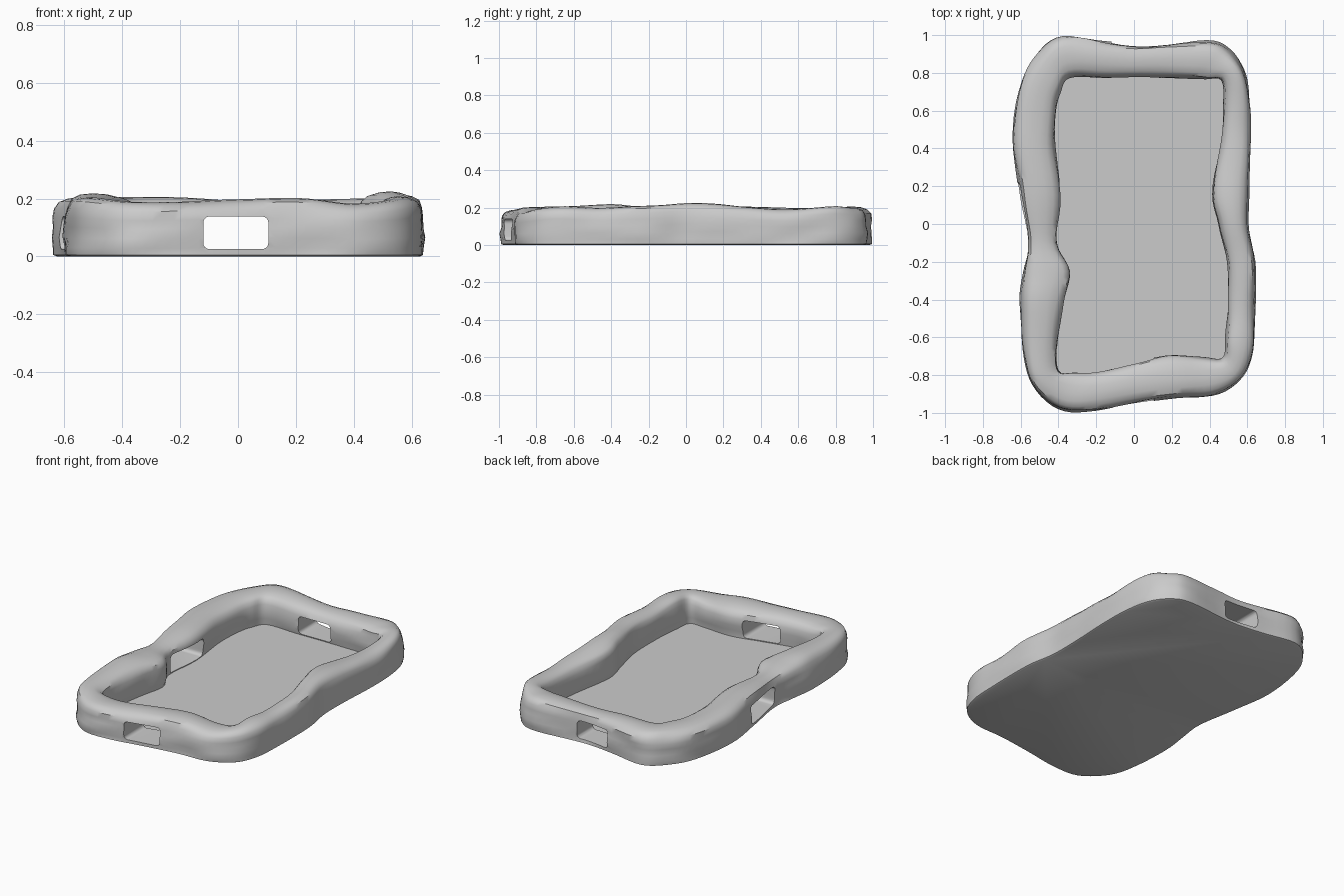
import bpy, bmesh, math
from mathutils import Vector, noise

if "Cube" in bpy.data.objects:
    bpy.data.objects.remove(bpy.data.objects["Cube"])

# Plan stations round the wall: outer x, y, inner x, y, rim height
STATIONS = [
    (-.22, -.99, -.20, -.785, .19), (0, -.955, 0, -.74, .198), (.22, -.925, .18, -.70, .20),
    (.42, -.91, .36, -.71, .185), (.56, -.83, .47, -.71, .195), (.625, -.70, .485, -.60, .21),
    (.64, -.50, .50, -.45, .20), (.64, -.20, .495, -.20, .21), (.61, 0, .45, 0, .225),
    (.61, .20, .415, .16, .22), (.62, .45, .46, .43, .195), (.615, .65, .48, .62, .195),
    (.58, .82, .465, .76, .205), (.50, .93, .38, .77, .20), (.38, .97, .28, .775, .20),
    (.06, .945, .06, .78, .19), (-.15, .965, -.15, .775, .20), (-.38, 1.0, -.34, .775, .205),
    (-.51, .91, -.39, .70, .205), (-.60, .75, -.415, .60, .20), (-.645, .45, -.42, .42, .20),
    (-.61, .18, -.39, .15, .205), (-.565, -.08, -.41, -.10, .19), (-.585, -.25, -.34, -.25, .205),
    (-.605, -.42, -.37, -.42, .215), (-.59, -.67, -.41, -.66, .205), (-.54, -.85, -.40, -.78, .20),
    (-.40, -.98, -.32, -.79, .19)]

# Wall section: fraction from outer to inner edge, fraction of height
SECTION = [(.09, 0), (.03, .025), (.01, .15), (0, .32), (.02, .5), (.015, .66), (.04, .82),
           (.12, .93), (.26, .985), (.45, 1), (.64, .985), (.82, .94), (.93, .86),
           (.98, .72), (1, .5), (.98, .3), (.96, .1)]
STEPS = 5


def catmull(a, b, c, d, t):
    return [.5 * (2*q + (r-p)*t + (2*p-5*q+4*r-s)*t*t + (3*q-p-3*r+s)*t**3)
            for p, q, r, s in zip(a, b, c, d)]


# Wavy soft tray: lofted wall with floor and base
bm = bmesh.new()
rings = []
n = len(STATIONS)
for i in range(n):
    for k in range(STEPS):
        ox, oy, ix, iy, h = catmull(*(STATIONS[(i+j) % n] for j in (-1, 0, 1, 2)), k / STEPS)
        out = (Vector((ox, oy, 0)) - Vector((ix, iy, 0))).normalized()
        ring = []
        for j, (u, v) in enumerate(SECTION):
            p = Vector((ox + (ix-ox)*u, oy + (iy-oy)*u, h*v))
            if 1 < j < len(SECTION) - 1:
                w = noise.noise(Vector((p.x*4, p.y*4, p.z*22)))
                p += out * .012 * (w - .2)
                p.z += .006 * w * v
            ring.append(bm.verts.new(p))
        rings.append(ring)
for a, b in zip(rings, rings[1:] + rings[:1]):
    for j in range(len(SECTION) - 1):
        bm.faces.new((a[j], b[j], b[j+1], a[j+1]))
bm.faces.new([r[0] for r in rings])
bm.faces.new([r[-1] for r in rings])
bmesh.ops.recalc_face_normals(bm, faces=bm.faces)
mesh = bpy.data.meshes.new("tray")
bm.to_mesh(mesh)
bm.free()
tray = bpy.data.objects.new("tray", mesh)
bpy.context.collection.objects.link(tray)


# Rounded openings: one straight through both ends, one in the left wall
def opening(name, lo, hi, axis):
    size = [b - a for a, b in zip(lo, hi)]
    bpy.ops.mesh.primitive_cube_add(size=1, location=[(a+b)/2 for a, b in zip(lo, hi)])
    ob = bpy.context.object
    ob.name = name
    for v in ob.data.vertices:
        v.co = [c*s for c, s in zip(v.co, size)]
    b = bmesh.new()
    b.from_mesh(ob.data)
    edges = [e for e in b.edges
             if abs((e.verts[0].co - e.verts[1].co)[axis]) > size[axis] * .9]
    bmesh.ops.bevel(b, geom=edges, offset=.022, segments=4, profile=.5, affect='EDGES')
    b.to_mesh(ob.data)
    b.free()
    ob.hide_render = True
    ob.hide_set(True)
    m = tray.modifiers.new(name, 'BOOLEAN')
    m.operation = 'DIFFERENCE'
    m.solver = 'EXACT'
    m.object = ob


opening("end_openings_cutter", (-.12, -1.2, .025), (.105, 1.2, .138), 1)
opening("side_opening_cutter", (-.9, -.09, .025), (-.25, .22, .138), 0)

# Smooth shading with crisp opening edges
bpy.ops.object.select_all(action='DESELECT')
tray.select_set(True)
bpy.context.view_layer.objects.active = tray
for m in list(tray.modifiers):
    bpy.ops.object.modifier_apply(modifier=m.name)
bpy.ops.object.shade_smooth_by_angle(angle=math.radians(40))
